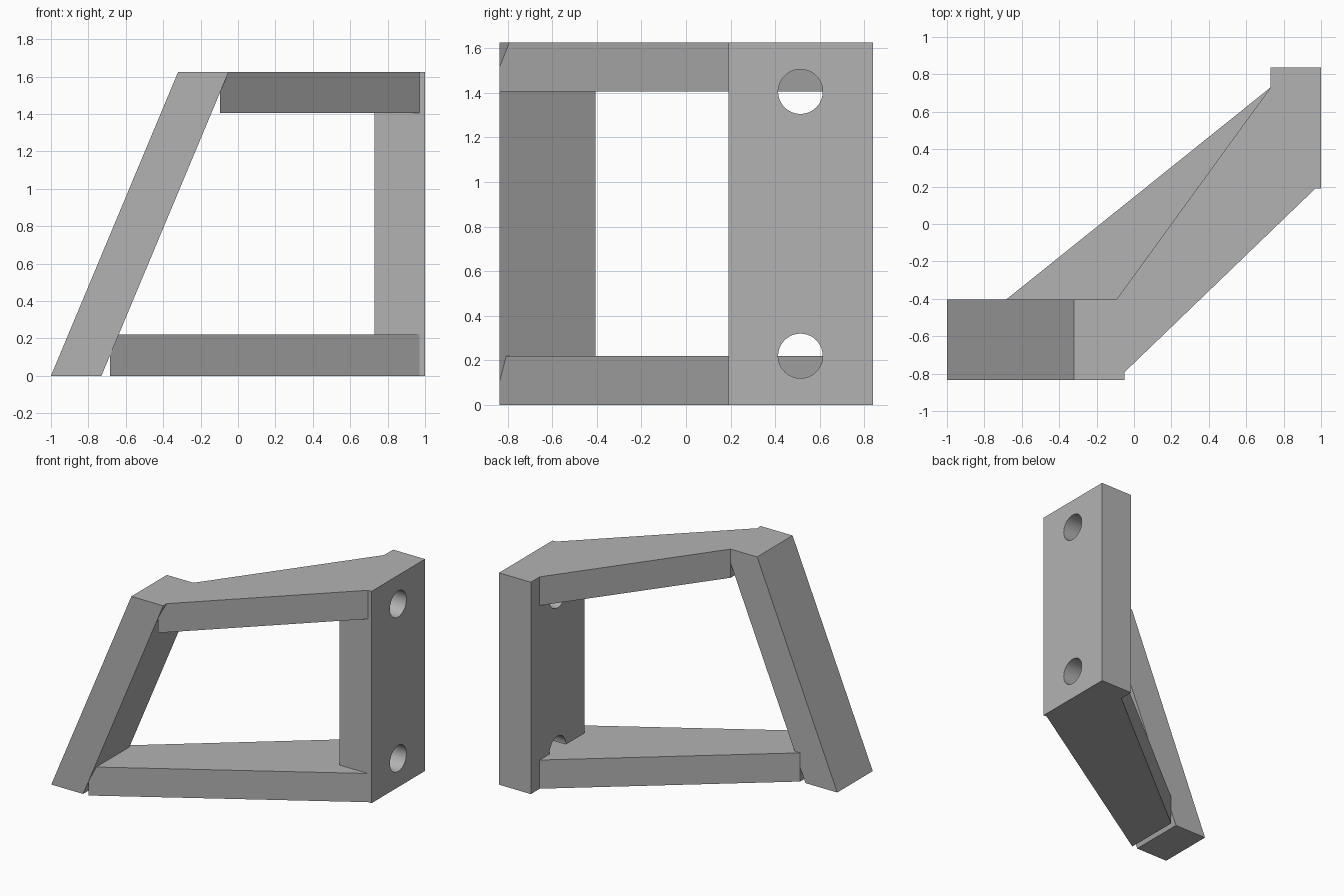
import bpy
import bmesh
import math
from mathutils import Vector

if "Cube" in bpy.data.objects:
    bpy.data.objects.remove(bpy.data.objects["Cube"])

HEIGHT = 1.625
BAR = 0.22           # bar thickness
FRONT, BACK = -0.835, -0.405

grey = bpy.data.materials.new("plain grey")
grey.diffuse_color = (0.45, 0.45, 0.45, 1)
grey.use_nodes = True
grey.node_tree.nodes["Principled BSDF"].inputs["Base Color"].default_value = grey.diffuse_color


def prism(name, outline, offset):
    """Extrude a planar 3D outline along an offset."""
    bm = bmesh.new()
    face = bm.faces.new([bm.verts.new(p) for p in outline])
    result = bmesh.ops.extrude_face_region(bm, geom=[face])
    moved = [g for g in result["geom"] if isinstance(g, bmesh.types.BMVert)]
    bmesh.ops.translate(bm, verts=moved, vec=Vector(offset))
    if len([f for f in bm.faces if len(f.verts) == len(outline)]) and not face.is_valid:
        bm.faces.new([v for v in bm.verts if v not in moved])
    bmesh.ops.recalc_face_normals(bm, faces=bm.faces)
    mesh = bpy.data.meshes.new(name)
    bm.to_mesh(mesh)
    bm.free()
    mesh.materials.append(grey)
    obj = bpy.data.objects.new(name, mesh)
    bpy.context.collection.objects.link(obj)
    return obj


# Leaning post
prism("leaning_post",
      [(-1, FRONT, 0), (-0.73, FRONT, 0), (-0.05, FRONT, HEIGHT), (-0.32, FRONT, HEIGHT)],
      (0, BACK - FRONT, 0))

# Tapered bars joining the post to the plate
for name, left, z in (("lower_bar", -0.685, 0), ("upper_bar", -0.095, HEIGHT - BAR)):
    prism(name,
          [(left, FRONT, z), (0.97, 0.19, z), (0.73, 0.73, z), (left, BACK, z)],
          (0, 0, BAR))

# Upright mounting plate
plate = prism("mounting_plate",
              [(0.73, 0.19, 0), (1, 0.19, 0), (1, 0.838, 0), (0.73, 0.838, 0)],
              (0, 0, HEIGHT))

# Bolt holes through the plate, level with the inner faces of the bars
for z in (BAR, HEIGHT - BAR):
    bpy.ops.mesh.primitive_cylinder_add(vertices=48, radius=0.1, depth=0.8,
                                        location=(0.865, 0.513, z),
                                        rotation=(0, math.pi / 2, 0))
    cutter = bpy.context.object
    cutter.name = "hole_cutter"
    cutter.data.materials.append(grey)
    cut = plate.modifiers.new("bolt_hole", 'BOOLEAN')
    cut.operation = 'DIFFERENCE'
    cut.solver = 'EXACT'
    cut.object = cutter
    bpy.ops.object.select_all(action='DESELECT')
    plate.select_set(True)
    bpy.context.view_layer.objects.active = plate
    bpy.ops.object.modifier_apply(modifier=cut.name)
    bpy.data.objects.remove(cutter, do_unlink=True)

# Smooth hole walls, crisp plate edges
bpy.ops.object.shade_smooth_by_angle(angle=math.radians(30))
